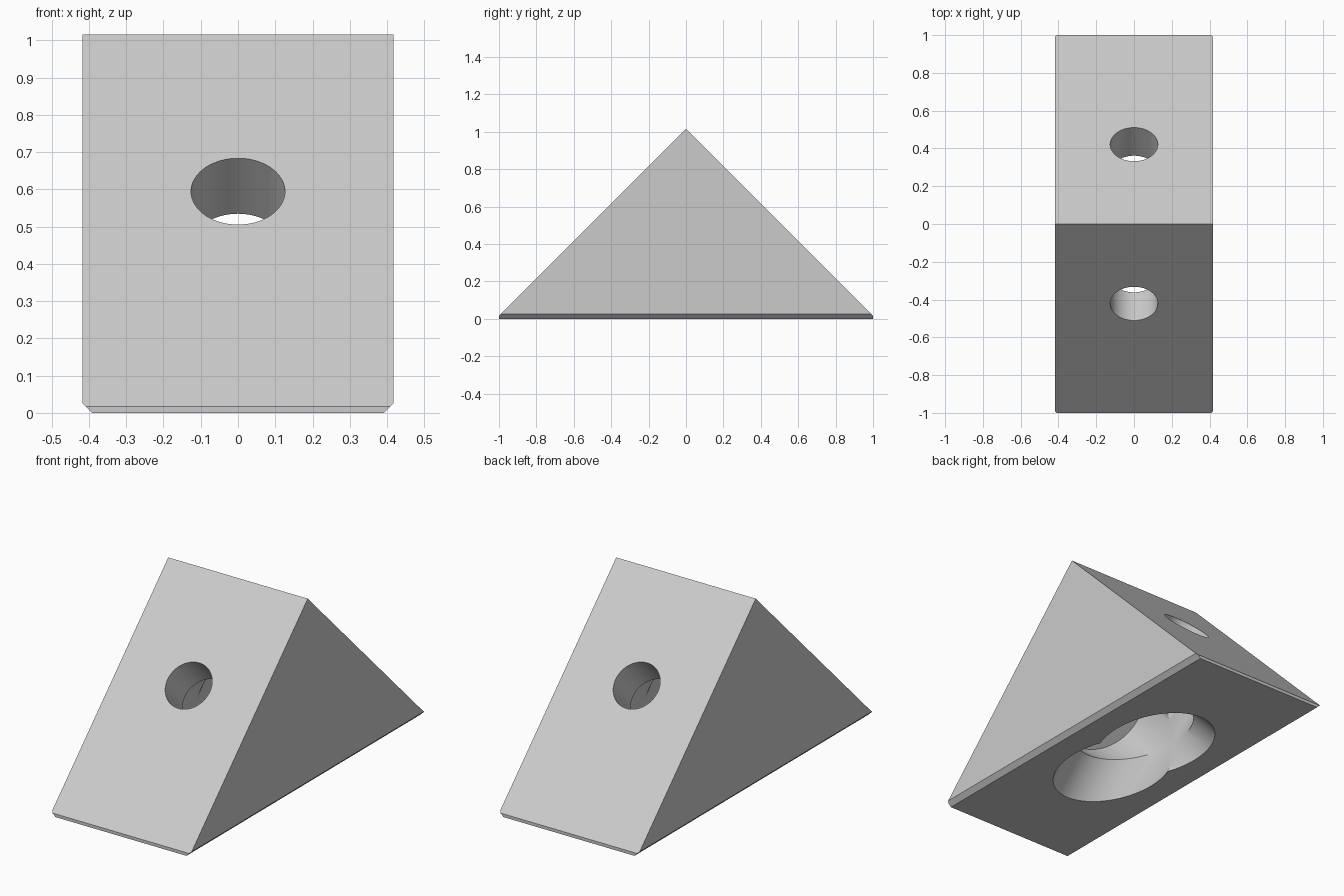
import bpy, bmesh, math
from mathutils import Vector, Matrix

if "Cube" in bpy.data.objects:
    bpy.data.objects.remove(bpy.data.objects["Cube"])

HALF_W, LIP, APEX, CHAMFER = 0.417, 0.017, 1.015, 0.025

grey = bpy.data.materials.new("light grey")
grey.diffuse_color = (0.6, 0.6, 0.6, 1)
grey.use_nodes = True
grey.node_tree.nodes["Principled BSDF"].inputs["Base Color"].default_value = grey.diffuse_color


def make_object(name, bm):
    bmesh.ops.recalc_face_normals(bm, faces=bm.faces[:])
    mesh = bpy.data.meshes.new(name)
    bm.to_mesh(mesh)
    bm.free()
    mesh.materials.append(grey)
    ob = bpy.data.objects.new(name, mesh)
    bpy.context.collection.objects.link(ob)
    return ob


# Triangular body: side profile extruded across the width
bm = bmesh.new()
profile = [(-1, 0), (1, 0), (1, LIP), (0, APEX), (-1, LIP)]
face = bm.faces.new([bm.verts.new((-HALF_W, y, z)) for y, z in profile])
ext = bmesh.ops.extrude_face_region(bm, geom=[face])
bmesh.ops.translate(bm, vec=(2 * HALF_W, 0, 0),
                    verts=[v for v in ext["geom"] if isinstance(v, bmesh.types.BMVert)])
# Chamfers along the two long bottom edges
for side in (-1, 1):
    cut = bmesh.ops.bisect_plane(bm, geom=bm.verts[:] + bm.edges[:] + bm.faces[:],
                                 plane_co=(side * HALF_W, 0, CHAMFER),
                                 plane_no=Vector((side, 0, -1)).normalized(), clear_outer=True)
    bmesh.ops.edgeloop_fill(bm, edges=[e for e in cut["geom_cut"]
                                       if isinstance(e, bmesh.types.BMEdge)])
body = make_object("corner_bracket", bm)


# Stepped drill: narrow screw hole opening into a wide counterbore
def drill(side):
    bm = bmesh.new()
    pts = [(0, 0.2), (0.126, 0.2), (0.126, -0.21), (0.257, -0.21), (0.257, -1.35), (0, -1.35)]
    vs = [bm.verts.new((r, 0, z)) for r, z in pts]
    es = [bm.edges.new(p) for p in zip(vs, vs[1:])]
    bmesh.ops.spin(bm, geom=vs + es, cent=(0, 0, 0), axis=(0, 0, 1),
                   angle=2 * math.pi, steps=80)
    bmesh.ops.remove_doubles(bm, verts=bm.verts[:], dist=1e-5)
    bm.transform(Matrix.Translation((0, side * 0.421, 0.594))
                 @ Matrix.Rotation(-side * math.pi / 4, 4, 'X'))
    ob = make_object("drill_cutter", bm)
    ob.hide_render = True
    return ob


# Drill both slopes
bpy.context.view_layer.objects.active = body
for side in (-1, 1):
    cutter = drill(side)
    mod = body.modifiers.new("drill", 'BOOLEAN')
    mod.operation, mod.solver, mod.object = 'DIFFERENCE', 'EXACT', cutter
    bpy.ops.object.modifier_apply(modifier=mod.name)
    bpy.data.objects.remove(cutter)

# Smooth bores, crisp edges
body.select_set(True)
bpy.ops.object.shade_smooth_by_angle(angle=math.radians(30))
